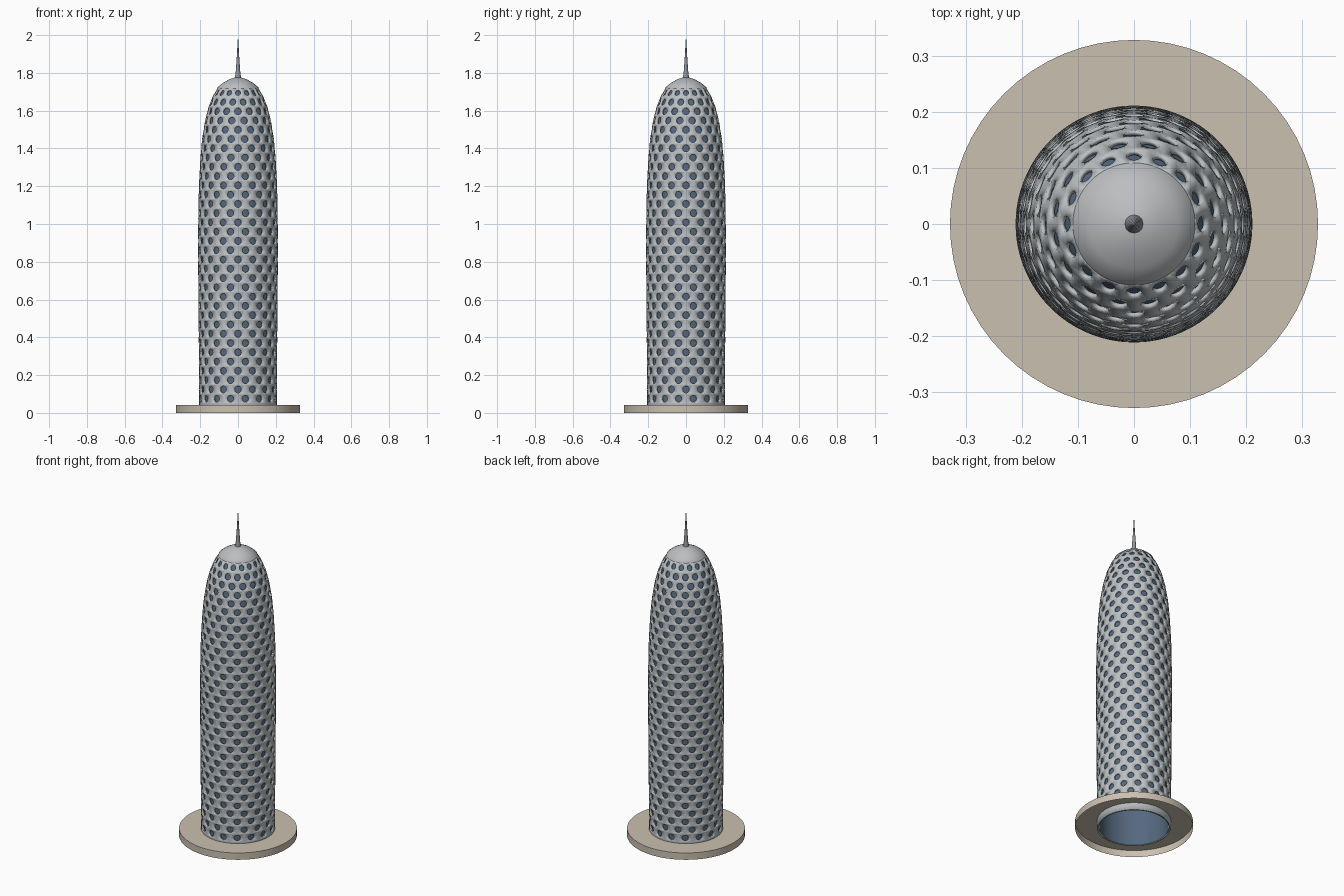
import bpy, bmesh, math

old = bpy.data.objects.get("Cube")
if old:
    bpy.data.objects.remove(old, do_unlink=True)


def material(name, rgb):
    m = bpy.data.materials.new(name)
    m.use_nodes = True
    m.diffuse_color = (*rgb, 1)
    m.node_tree.nodes["Principled BSDF"].inputs["Base Color"].default_value = (*rgb, 1)
    return m


concrete = material("pale grey cladding", (0.50, 0.53, 0.55))
glass = material("dark blue glass", (0.09, 0.14, 0.21))
metal = material("light grey metal", (0.50, 0.51, 0.52))
steel = material("grey steel", (0.30, 0.31, 0.33))
stone = material("beige stone", (0.60, 0.53, 0.44))


def finish(name, bm, mat, angle=40):
    bmesh.ops.remove_doubles(bm, verts=bm.verts, dist=0.0002)
    mesh = bpy.data.meshes.new(name)
    bm.to_mesh(mesh)
    bm.free()
    mesh.materials.append(mat)
    ob = bpy.data.objects.new(name, mesh)
    bpy.context.collection.objects.link(ob)
    bpy.ops.object.select_all(action="DESELECT")
    ob.select_set(True)
    bpy.context.view_layer.objects.active = ob
    bpy.ops.object.shade_smooth_by_angle(angle=math.radians(angle))
    return ob


def lathe(name, profile, mat, sides=64):
    """Revolve (radius, height) points, listed bottom outside to top."""
    bm = bmesh.new()
    rings = [[bm.verts.new((r * math.cos(math.tau * i / sides), r * math.sin(math.tau * i / sides), z))
              for i in range(sides)] for r, z in profile]
    for a, b in zip(rings, rings[1:]):
        for i in range(sides):
            j = (i + 1) % sides
            bm.faces.new((a[i], a[j], b[j], b[i]))
    return finish(name, bm, mat)


# Tower outline: nearly straight shaft, then a bullet-shaped shoulder
OUTLINE = [(0, .205), (.4, .208), (.8, .211), (1.0, .211), (1.2, .207), (1.35, .199),
           (1.45, .19), (1.55, .174), (1.62, .156), (1.68, .132), (1.72, .108)]


def radius(z):
    for (z0, r0), (z1, r1) in zip(OUTLINE, OUTLINE[1:]):
        if z <= z1:
            return r0 + (r1 - r0) * (z - z0) / (z1 - z0)
    return OUTLINE[-1][1]


# Perforated shell: staggered cells, each a rectangle with a round hole
COLUMNS, ROWS, LOW, HIGH = 16, 34, 0.05, 1.72
pitch = (HIGH - LOW) / ROWS
border = ([(1, 0)] + [(1 - k / 2, 1) for k in range(5)] + [(-1, 0)]
          + [(-1 + k / 2, -1) for k in range(5)])
bm = bmesh.new()


def shell_vert(u, z):
    a, r = math.tau * u / COLUMNS, radius(z)
    return bm.verts.new((r * math.cos(a), r * math.sin(a), z))


for row in range(ROWS):
    zc = LOW + pitch * (row + 0.5)
    width = math.tau * radius(zc) / COLUMNS
    hole = min(0.0185, width * 0.3)
    for col in range(COLUMNS):
        uc = col + 0.5 * ((ROWS - 1 - row) % 2)
        outer = [shell_vert(uc + x / 2, zc + y * pitch / 2) for x, y in border]
        inner = [shell_vert(uc + hole / width * math.cos(math.tau * k / 12),
                            zc + hole * math.sin(math.tau * k / 12)) for k in range(12)]
        for k in range(12):
            n = (k + 1) % 12
            bm.faces.new((outer[k], outer[n], inner[n], inner[k]))
# Plain collar below the first row
for k in range(COLUMNS * 4):
    a, b = k / 4, (k + 1) / 4
    bm.faces.new([shell_vert(a, 0), shell_vert(b, 0), shell_vert(b, LOW), shell_vert(a, LOW)])
shell = finish("perforated_shell", bm, concrete)
solid = shell.modifiers.new("thickness", "SOLIDIFY")
solid.thickness, solid.offset = 0.009, -1

# Glass core just inside the shell, open at the foot
lathe("glass_core", [(radius(z) - 0.012, z) for z, _ in OUTLINE], glass)

# Crown cap over the shell
lathe("crown_cap", [(.100, 1.71), (.110, 1.715), (.107, 1.725), (.079, 1.748), (.045, 1.766),
                    (.018, 1.775), (0, 1.777)], metal)

# Spire: short tapered foot and a thin needle
lathe("spire", [(.018, 1.765), (.0125, 1.80), (.0075, 1.87), (.004, 1.93), (0, 2.0)], steel, 12)

# Round plinth, hollow below
lathe("plinth", [(.328, 0), (.328, .042), (.2, .042)], stone)
